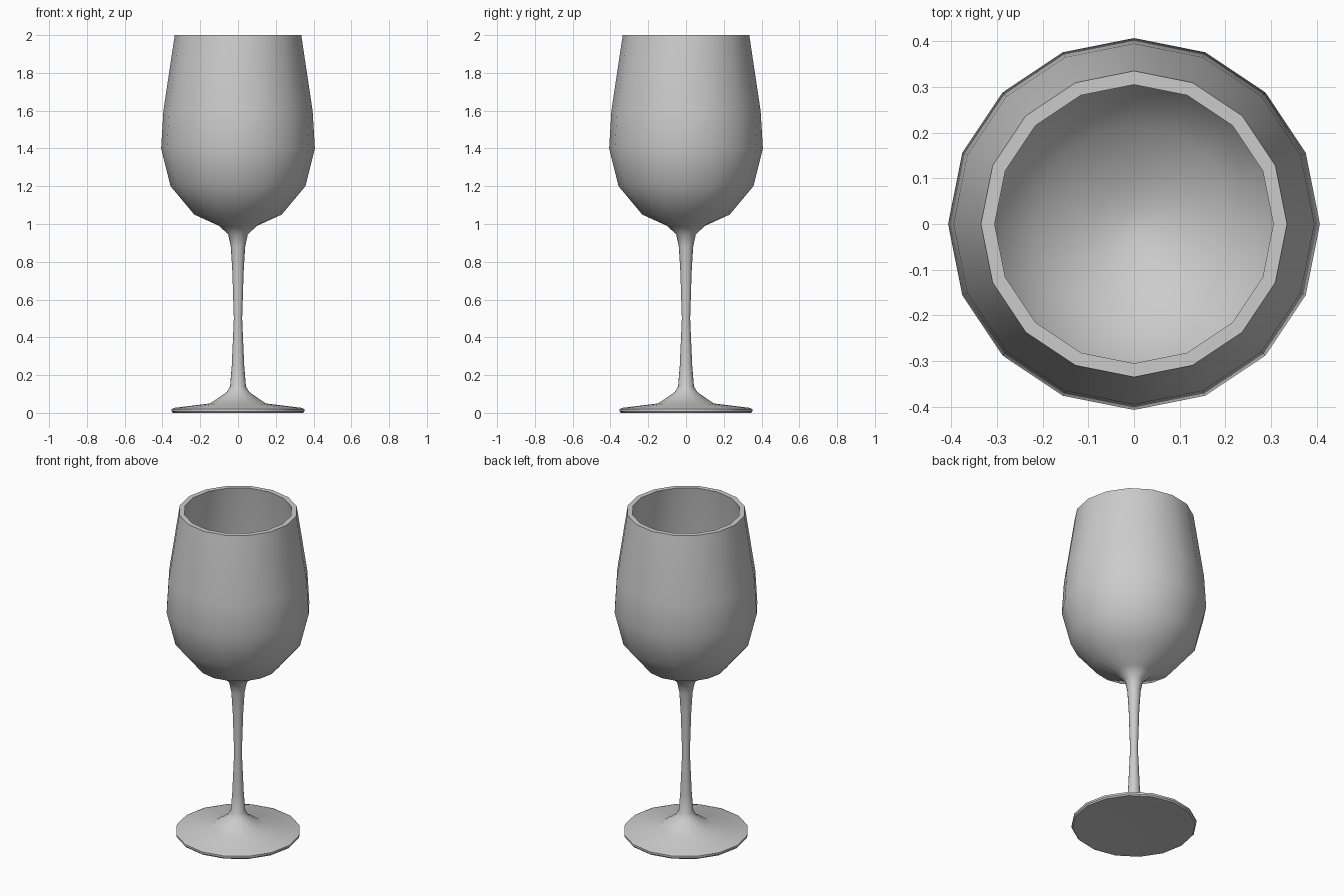
import bpy, bmesh, math

if "Cube" in bpy.data.objects:
    bpy.data.objects.remove(bpy.data.objects["Cube"])

SIDES = 16

# Closed (radius, height) profile: underside, foot, stem, bowl outside, rim, bowl inside
underside = [(0, 0.012), (0.12, 0.01), (0.3, 0.0), (0.345, 0.0)]
foot = [(0.352, 0.008), (0.352, 0.02), (0.335, 0.027), (0.147, 0.05), (0.06, 0.11)]
stem = [(0.042, 0.14), (0.033, 0.25), (0.022, 0.5), (0.03, 0.75), (0.038, 0.88), (0.052, 0.945)]
bowl_outside = [(0.1, 0.99), (0.232, 1.05), (0.357, 1.2), (0.407, 1.4), (0.395, 1.6), (0.335, 2.0)]
bowl_inside = [(0.305, 2.0), (0.365, 1.6), (0.377, 1.4), (0.33, 1.215), (0.215, 1.08),
               (0.09, 1.02), (0.027, 1.0), (0, 1.0)]


def lathe(name, profile):
    bm = bmesh.new()
    verts = [bm.verts.new((r, 0, z)) for r, z in profile]
    edges = [bm.edges.new(pair) for pair in zip(verts, verts[1:])]
    bmesh.ops.spin(bm, geom=verts + edges, axis=(0, 0, 1), cent=(0, 0, 0),
                   angle=math.tau, steps=SIDES)
    bmesh.ops.remove_doubles(bm, verts=bm.verts, dist=0.0005)
    bmesh.ops.recalc_face_normals(bm, faces=bm.faces)
    mesh = bpy.data.meshes.new(name)
    bm.to_mesh(mesh)
    bm.free()
    obj = bpy.data.objects.new(name, mesh)
    bpy.context.collection.objects.link(obj)
    bpy.ops.object.select_all(action='DESELECT')
    obj.select_set(True)
    bpy.context.view_layer.objects.active = obj
    bpy.ops.object.shade_smooth_by_angle(angle=math.radians(35))
    return obj


# One continuous turned glass
lathe("wine_glass", underside + foot + stem + bowl_outside + bowl_inside)
